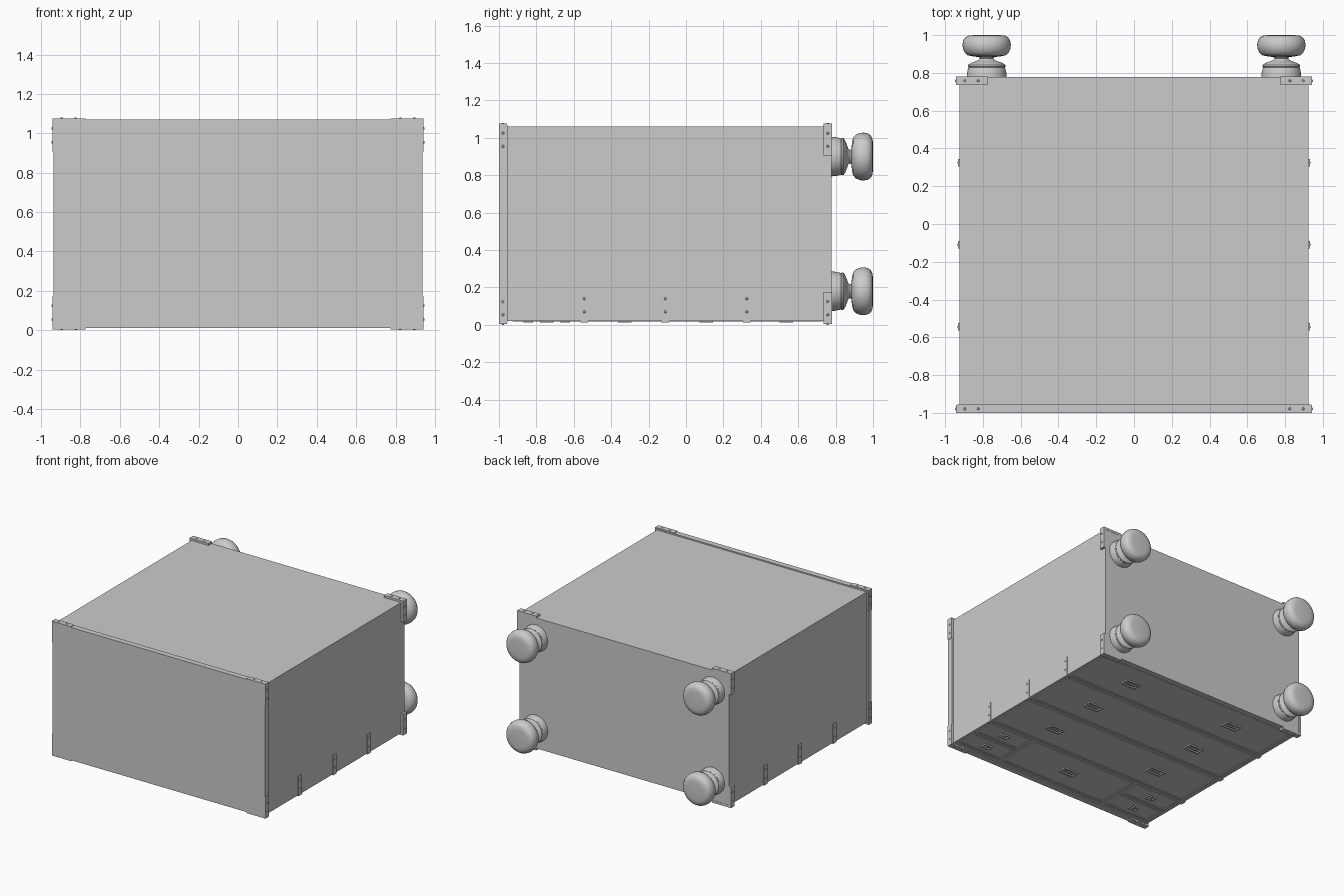
import bpy, bmesh, math
from mathutils import Matrix, Vector

if "Cube" in bpy.data.objects:
    bpy.data.objects.remove(bpy.data.objects["Cube"])


def finish(name, bm, smooth=False):
    bmesh.ops.recalc_face_normals(bm, faces=bm.faces)
    me = bpy.data.meshes.new(name)
    bm.to_mesh(me)
    bm.free()
    ob = bpy.data.objects.new(name, me)
    bpy.context.collection.objects.link(ob)
    if smooth:
        bpy.context.view_layer.objects.active = ob
        ob.select_set(True)
        bpy.ops.object.shade_smooth_by_angle(angle=math.radians(40))
        ob.select_set(False)
    return ob


def add_box(bm, x0, x1, y0, y1, z0, z1):
    m = Matrix.Translation(((x0 + x1) / 2, (y0 + y1) / 2, (z0 + z1) / 2))
    m = m @ Matrix.Diagonal((abs(x1 - x0), y1 - y0, z1 - z0, 1))
    bmesh.ops.create_cube(bm, size=1, matrix=m)


def box(name, *dims):
    bm = bmesh.new()
    add_box(bm, *dims)
    return finish(name, bm)


def add_screw(bm, pos, axis):
    rot = Vector((0, 0, 1)).rotation_difference(Vector(axis)).to_matrix().to_4x4()
    bmesh.ops.create_cone(bm, cap_ends=True, segments=12, radius1=0.009, radius2=0.005,
                          depth=0.008, matrix=Matrix.Translation(pos) @ rot)


def frame(bm, cx, cy, w, h, t, z0, z1):
    # rectangular ring in the drawer plane, w and h are half sizes
    add_box(bm, cx - w, cx + w, cy - h, cy - h + t, z0, z1)
    add_box(bm, cx - w, cx + w, cy + h - t, cy + h, z0, z1)
    for s in (-1, 1):
        x = cx + s * (w - t / 2)
        add_box(bm, x - t / 2, x + t / 2, cy - h + t, cy + h - t, z0, z1)


# Carcass and chest top
box("carcass", -0.925, 0.925, -0.96, 0.778, 0.034, 1.06)
box("chest_top", -0.938, 0.938, -1.0, -0.955, 0.012, 1.07)

# Rails and stiles framing the drawer openings
ROWS = [0.325, -0.11, -0.545]
bm = bmesh.new()
for y, h in [(0.757, 0.021), (-0.945, 0.012)] + [(y, 0.011) for y in ROWS]:
    add_box(bm, -0.925, 0.925, y - h, y + h, 0.02, 0.036)
for s in (-1, 1):
    add_box(bm, s * 0.904, s * 0.925, -0.955, 0.778, 0.02, 0.036)
    add_box(bm, s * 0.478, s * 0.498, -0.94, -0.545, 0.02, 0.036)
    add_box(bm, s * 0.49, s * 0.91, -0.755, -0.737, 0.02, 0.036)
finish("drawer_rails", bm)


# Drawer fronts: a panel with a raised border and flush pulls
def drawer(name, x0, x1, y0, y1, pulls, small=False):
    g = 0.006
    cx, cy = (x0 + x1) / 2, (y0 + y1) / 2
    w, h = (x1 - x0) / 2 - g, (y1 - y0) / 2 - g
    bm = bmesh.new()
    add_box(bm, cx - w, cx + w, cy - h, cy + h, 0.024, 0.036)
    frame(bm, cx, cy, w, h, 0.014, 0.019, 0.025)
    finish(name + "_front", bm)
    bm = bmesh.new()
    for px in pulls:
        if small:
            frame(bm, px, cy, 0.036, 0.026, 0.008, 0.014, 0.025)
            bmesh.ops.create_cone(bm, cap_ends=True, segments=20, radius1=0.012, radius2=0.016,
                                  depth=0.01, matrix=Matrix.Translation((px, cy, 0.02)))
        else:
            frame(bm, px, cy, 0.066, 0.036, 0.012, 0.014, 0.025)
            add_box(bm, px - 0.045, px + 0.045, cy - 0.012, cy, 0.016, 0.022)
            for s in (-1, 1):
                add_box(bm, px + s * 0.035, px + s * 0.045, cy - 0.001, cy + 0.015, 0.016, 0.025)
    finish(name + "_pull", bm)


edges = [0.736] + ROWS
for i in range(3):
    drawer(f"wide_drawer_{i + 1}", -0.904, 0.904, edges[i + 1] + 0.011,
           edges[i] - (0.011 if i else 0), (-0.48, 0.48))
drawer("middle_drawer", -0.478, 0.478, -0.933, -0.556, (0,))
for s, side in ((-1, "left"), (1, "right")):
    a, b = sorted((s * 0.498, s * 0.904))
    drawer(f"small_drawer_{side}_inner", a, b, -0.737, -0.556, (s * 0.7,), True)
    drawer(f"small_drawer_{side}_outer", a, b, -0.933, -0.755, (s * 0.7,), True)

# L-shaped corner brackets with screws at both ends of the chest
for end, y0, y1, xi, zi in (("top", -1.0, -0.957, 0.936, 0.014), ("base", 0.735, 0.78, 0.923, 0.022)):
    for s in (-1, 1):
        for up in (0, 1):
            def fz(z):
                return 1.08 - z if up else z
            bm = bmesh.new()
            add_box(bm, s * xi, s * 0.943, y0, y1, *sorted((fz(0.004), fz(0.175))))
            add_box(bm, s * 0.775, s * 0.943, y0, y1, *sorted((fz(0.004), fz(zi))))
            ym = (y0 + y1) / 2
            for d in (0.055, 0.125):
                add_screw(bm, (s * 0.943, ym, fz(d)), (s, 0, 0))
                add_screw(bm, (s * (0.95 - d), ym, fz(0.004)), (0, 0, 1 if up else -1))
            finish(f"corner_bracket_{end}", bm)

# Side straps at the drawer rails
for s in (-1, 1):
    for y in ROWS:
        bm = bmesh.new()
        add_box(bm, s * 0.922, s * 0.931, y - 0.02, y + 0.02, 0.014, 0.172)
        add_box(bm, s * 0.9, s * 0.931, y - 0.02, y + 0.02, 0.014, 0.022)
        for z in (0.07, 0.14):
            add_screw(bm, (s * 0.931, y, z), (s, 0, 0))
        finish("side_strap", bm)

# Turned bun feet: (radius, y) profile lathed about the y axis
PROFILE = [(0, 0.77), (0.106, 0.77), (0.104, 0.8), (0.099, 0.822), (0.096, 0.828), (0.1, 0.834),
           (0.098, 0.843), (0.082, 0.853), (0.06, 0.861), (0.042, 0.868), (0.036, 0.876),
           (0.042, 0.884), (0.07, 0.887), (0.1, 0.893), (0.117, 0.908), (0.126, 0.93), (0.128, 0.95),
           (0.124, 0.972), (0.113, 0.988), (0.095, 0.997), (0.07, 1.0), (0, 1.0)]
for sx in (-0.78, 0.78):
    for z in (0.18, 0.9):
        bm = bmesh.new()
        vs = [bm.verts.new((sx + r, y, z)) for r, y in PROFILE]
        es = [bm.edges.new(p) for p in zip(vs, vs[1:])]
        bmesh.ops.spin(bm, geom=vs + es, cent=(sx, 0, z), axis=(0, 1, 0),
                       angle=math.tau, steps=40, use_merge=False)
        bmesh.ops.remove_doubles(bm, verts=bm.verts, dist=0.0005)
        finish("bun_foot", bm, True)
